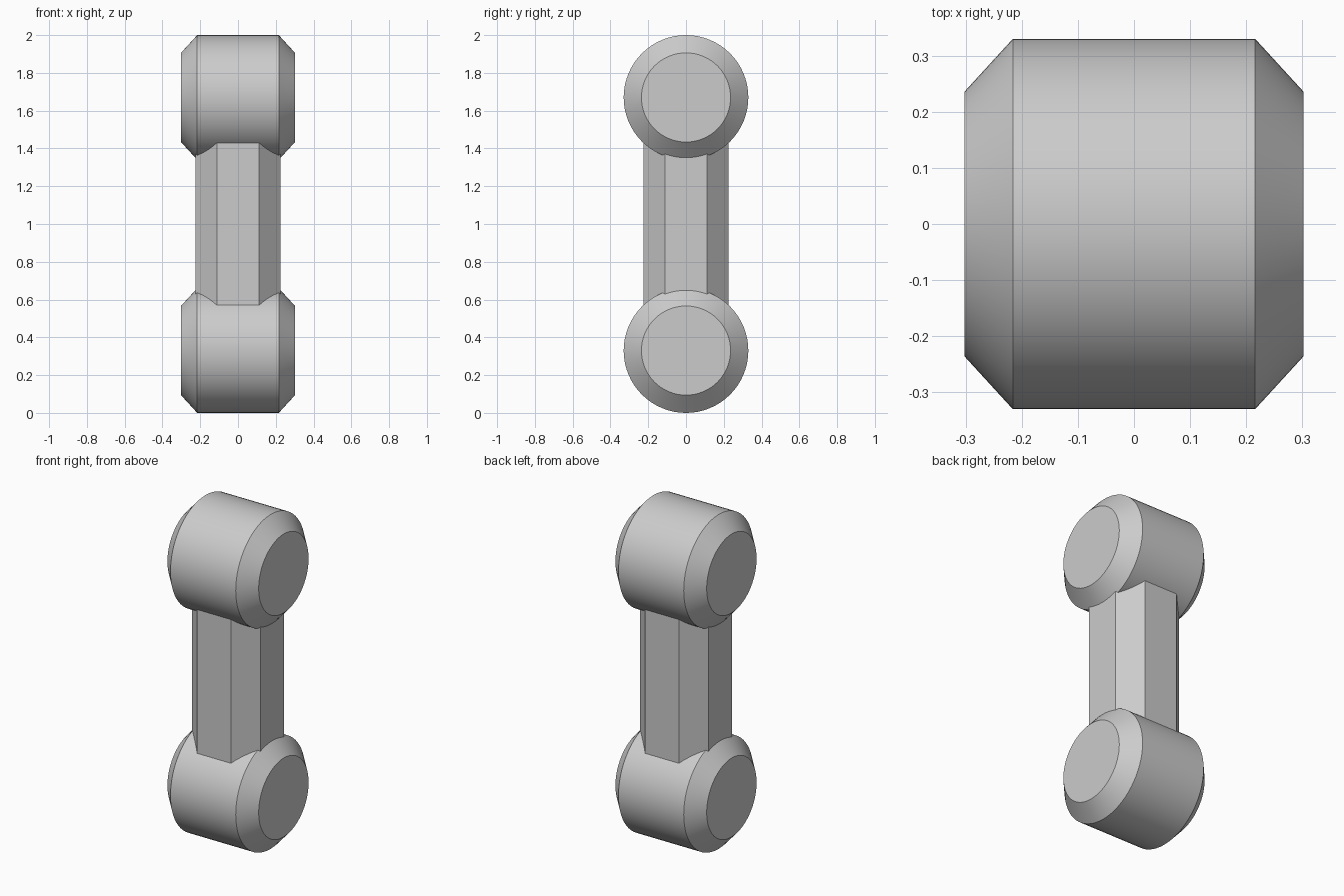
import bpy
import bmesh
from math import radians, pi, sin, cos

default = bpy.data.objects.get("Cube")
if default:
    bpy.data.objects.remove(default, do_unlink=True)

grey = bpy.data.materials.new("plain grey")
grey.use_nodes = True
colour = (0.6, 0.6, 0.6, 1)
grey.diffuse_color = colour
grey.node_tree.nodes["Principled BSDF"].inputs["Base Color"].default_value = colour


def loft(name, rings):
    """Skin a closed solid through rings of matching points."""
    bm = bmesh.new()
    loops = [[bm.verts.new(p) for p in ring] for ring in rings]
    count = len(loops[0])
    for a, b in zip(loops, loops[1:]):
        for i in range(count):
            j = (i + 1) % count
            bm.faces.new((a[i], a[j], b[j], b[i]))
    bm.faces.new(loops[0])
    bm.faces.new(loops[-1])
    bmesh.ops.recalc_face_normals(bm, faces=bm.faces)
    mesh = bpy.data.meshes.new(name)
    bm.to_mesh(mesh)
    bm.free()
    mesh.materials.append(grey)
    obj = bpy.data.objects.new(name, mesh)
    bpy.context.collection.objects.link(obj)
    bpy.ops.object.select_all(action="DESELECT")
    obj.select_set(True)
    bpy.context.view_layer.objects.active = obj
    bpy.ops.object.shade_smooth_by_angle(angle=radians(30))
    return obj


def circle(x, z, radius, sides=64):
    angles = [2 * pi * i / sides for i in range(sides)]
    return [(x, radius * cos(a), z + radius * sin(a)) for a in angles]


# Chamfered drums lying across the two ends
RADIUS, END_RADIUS = 0.33, 0.236
EDGE_X, END_X = 0.216, 0.302
profile = [(-END_X, END_RADIUS), (-EDGE_X, RADIUS), (EDGE_X, RADIUS), (END_X, END_RADIUS)]
for name, z in (("lower_drum", RADIUS), ("upper_drum", 2 - RADIUS)):
    loft(name, [circle(x, z, r) for x, r in profile])

# Eight-sided shaft: a square bar with its corners cut off
HALF, FLAT = 0.226, 0.112
corner = [(HALF, -FLAT), (HALF, FLAT), (FLAT, HALF), (-FLAT, HALF)]
outline = corner + [(-x, -y) for x, y in corner]
loft("shaft", [[(x, y, z) for x, y in outline] for z in (RADIUS, 2 - RADIUS)])
